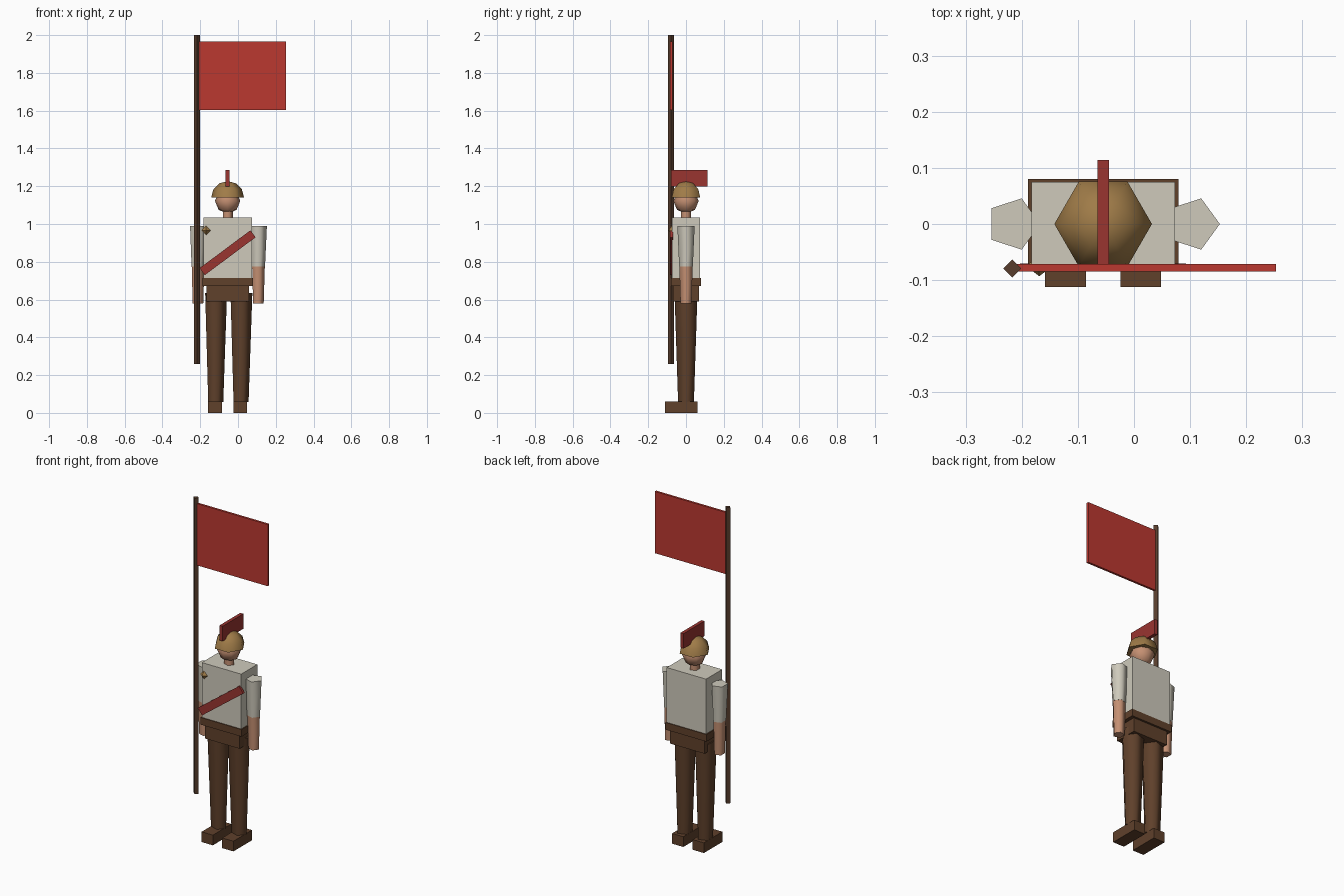
import bpy, bmesh, math
from mathutils import Matrix, Vector

if "Cube" in bpy.data.objects:
    bpy.data.objects.remove(bpy.data.objects["Cube"], do_unlink=True)

CX = -0.055  # body centre line


def material(name, color):
    m = bpy.data.materials.new(name)
    m.use_nodes = True
    m.diffuse_color = (*color, 1)
    bsdf = next(n for n in m.node_tree.nodes if n.type == 'BSDF_PRINCIPLED')
    bsdf.inputs["Base Color"].default_value = (*color, 1)
    bsdf.inputs["Roughness"].default_value = 0.8
    return m


FLAG = material("flag red", (0.50, 0.04, 0.03))
CRIMSON = material("dark red", (0.32, 0.035, 0.03))
CLOTH = material("off white cloth", (0.62, 0.59, 0.50))
BROWN = material("brown cloth", (0.115, 0.052, 0.024))
WOOD = material("dark wood", (0.095, 0.046, 0.025))
SKIN = material("skin", (0.56, 0.28, 0.17))
BRASS = material("brass", (0.35, 0.20, 0.065))


def finish(name, bm, mat, loc, smooth=False):
    bmesh.ops.remove_doubles(bm, verts=bm.verts, dist=1e-5)
    bmesh.ops.recalc_face_normals(bm, faces=bm.faces)
    mesh = bpy.data.meshes.new(name)
    bm.to_mesh(mesh)
    bm.free()
    mesh.materials.append(mat)
    ob = bpy.data.objects.new(name, mesh)
    ob.location = loc
    bpy.context.collection.objects.link(ob)
    if smooth:
        bpy.ops.object.select_all(action='DESELECT')
        ob.select_set(True)
        bpy.context.view_layer.objects.active = ob
        bpy.ops.object.shade_smooth_by_angle(angle=math.radians(80))
    return ob


def box(name, mat, center, size, tilt=0.0):
    bm = bmesh.new()
    bmesh.ops.create_cube(bm, size=1)
    bm.transform(Matrix.Rotation(tilt, 4, 'Y') @ Matrix.Diagonal((*size, 1)))
    return finish(name, bm, mat, center)


def lathe(name, mat, center, sides, profile, smooth=True, squash=None):
    """Closed round part from (radius, height) pairs, first corner on +x."""
    bm = bmesh.new()
    rings = []
    for r, z in profile:
        angles = [math.tau * i / sides for i in range(sides)]
        rings.append([bm.verts.new((r * math.cos(a), r * math.sin(a), z)) for a in angles])
    for low, high in zip(rings, rings[1:]):
        for i in range(sides):
            j = (i + 1) % sides
            bm.faces.new((low[i], low[j], high[j], high[i]))
    for ring, (r, z) in ((rings[0], profile[0]), (rings[-1], profile[-1])):
        if r > 1e-4:
            bm.faces.new(ring)
    if squash:
        bm.transform(Matrix.Diagonal((*squash, 1)))
    return finish(name, bm, mat, center, smooth)


def arc(radius, start, steps):
    """Profile of a ball from a start latitude up to the top."""
    out = []
    for i in range(steps + 1):
        a = start + (math.pi / 2 - start) * i / steps
        out.append((radius * math.cos(a), radius * math.sin(a)))
    return out


# Legs, boots and arms on both sides
for side, s in (("left", 1), ("right", -1)):
    leg_x, arm_x = CX + s * 0.067, CX + s * 0.16
    box(side + "_boot", BROWN, (leg_x, -0.026, 0.03), (0.073, 0.172, 0.06))
    lathe(side + "_leg", BROWN, (leg_x, 0, 0), 5, [(0.044, 0.058), (0.064, 0.635)])
    lathe(side + "_sleeve", CLOTH, (arm_x, 0, 0), 5, [(0.038, 0.775), (0.048, 0.99)])
    lathe(side + "_forearm", SKIN, (arm_x, 0, 0), 5, [(0.031, 0.58), (0.037, 0.776)])

# Trunk
box("hips", BROWN, (CX, 0, 0.635), (0.226, 0.136, 0.09))
box("belt", BROWN, (CX, 0, 0.692), (0.268, 0.16, 0.042))
box("torso", CLOTH, (CX, 0, 0.873), (0.256, 0.15, 0.325))
box("sash", CRIMSON, (CX, -0.077, 0.848), (0.335, 0.014, 0.046), -math.radians(36.7))
lathe("badge", BRASS, (-0.169, -0.075, 0.966), 4, arc(0.024, -math.pi / 2, 2),
      smooth=False, squash=(1, 0.75, 1))

# Head and helmet
lathe("neck", SKIN, (CX, 0, 0), 5, [(0.029, 1.03), (0.029, 1.08)])
lathe("head", SKIN, (CX, 0, 1.122), 8, arc(0.067, -math.pi / 2, 4))
lathe("helmet", BRASS, (CX, 0, 1.14), 6, arc(0.087, 0, 3))
box("helmet_crest", CRIMSON, (CX, 0.018, 1.243), (0.02, 0.193, 0.088))

# Flag on its pole
lathe("flag_pole", WOOD, (-0.217, -0.079, 0), 4, [(0.016, 0.26), (0.016, 2.0)], smooth=False)
box("flag", FLAG, (0.021, -0.078, 1.786), (0.464, 0.013, 0.363))
